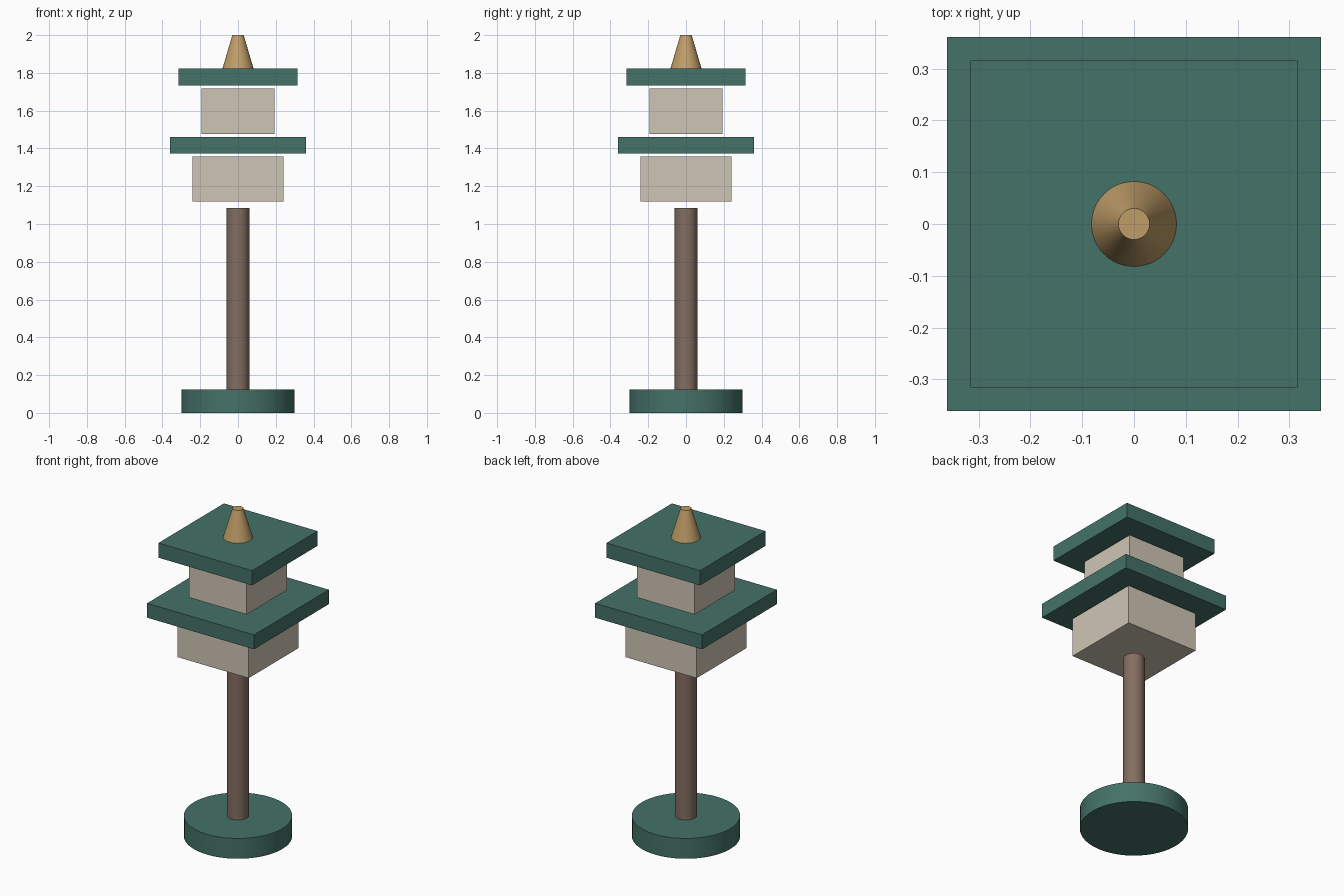
import bpy

if "Cube" in bpy.data.objects:
    bpy.data.objects.remove(bpy.data.objects["Cube"])


def material(name, rgb):
    m = bpy.data.materials.new(name)
    m.diffuse_color = (*rgb, 1.0)
    m.use_nodes = True
    m.node_tree.nodes["Principled BSDF"].inputs["Base Color"].default_value = m.diffuse_color
    return m


green = material("dark_green", (0.058, 0.168, 0.138))
cream = material("cream", (0.62, 0.56, 0.46))
brown = material("brown", (0.235, 0.156, 0.119))
gold = material("gold", (0.53, 0.34, 0.14))


def box(name, half, z0, z1, mat):
    bpy.ops.mesh.primitive_cube_add(size=1, location=(0, 0, (z0 + z1) / 2))
    ob = bpy.context.object
    ob.name = name
    ob.scale = (2 * half, 2 * half, z1 - z0)
    bpy.ops.object.transform_apply(location=False, rotation=False, scale=True)
    ob.data.materials.append(mat)


def turned(name, r0, r1, z0, z1, mat, sides=48):
    bpy.ops.mesh.primitive_cone_add(vertices=sides, radius1=r0, radius2=r1,
                                    depth=z1 - z0, location=(0, 0, (z0 + z1) / 2))
    ob = bpy.context.object
    ob.name = name
    bpy.ops.object.shade_smooth_by_angle()
    ob.data.materials.append(mat)


# Round foot and post
turned("base", 0.30, 0.30, 0.0, 0.124, green)
turned("post", 0.06, 0.06, 0.124, 1.086, brown)

# Two floating tiers, each a cream body under a wide flat roof
box("lower_body", 0.241, 1.119, 1.357, cream)
box("lower_roof", 0.361, 1.373, 1.461, green)
box("upper_body", 0.194, 1.477, 1.718, cream)
box("upper_roof", 0.316, 1.734, 1.824, green)

# Tapered cap on top
turned("finial", 0.082, 0.03, 1.824, 2.0, gold)
